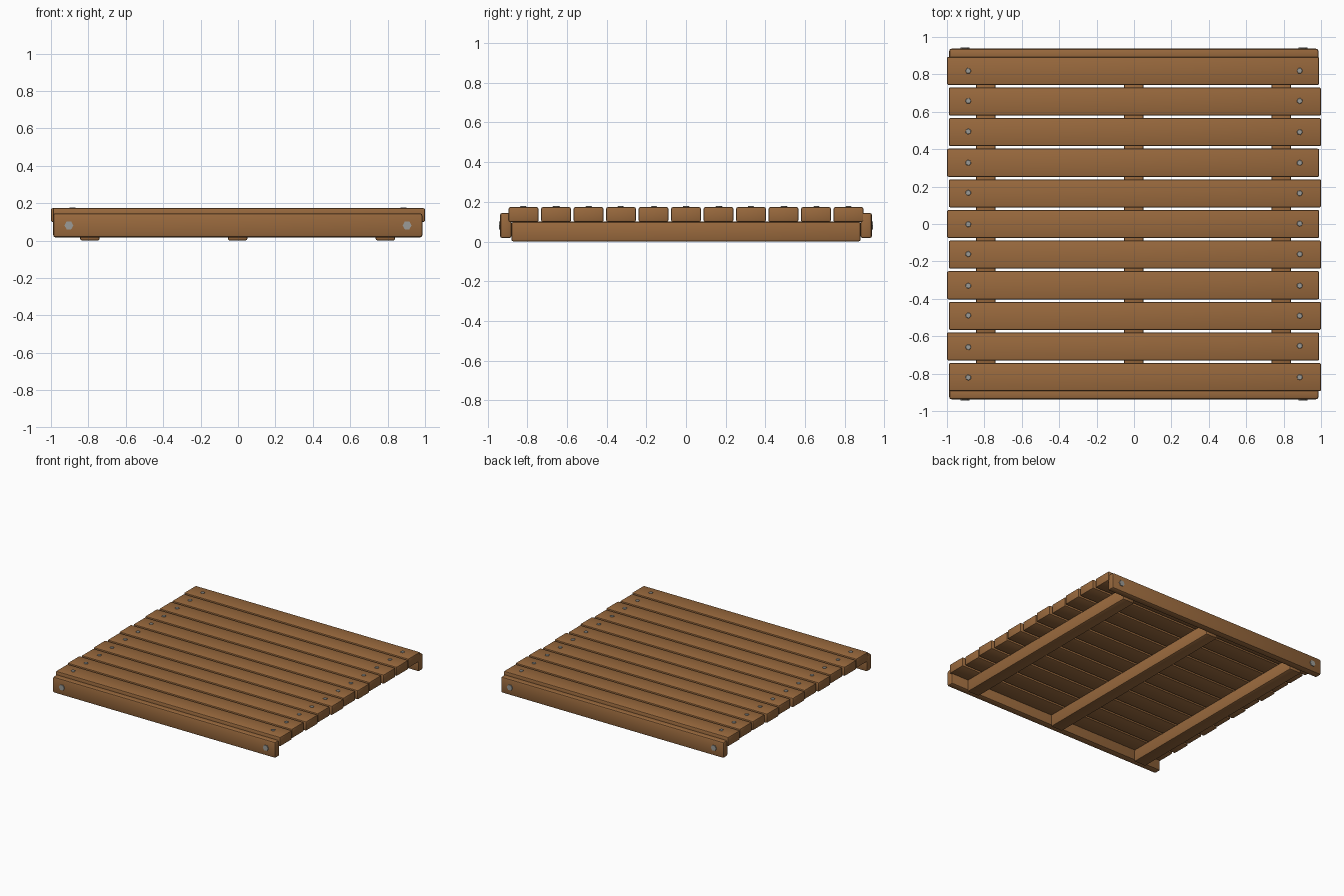
import bpy
import bmesh
import random
from math import pi
from mathutils import Matrix

random.seed(4)

cube = bpy.data.objects.get("Cube")
if cube:
    bpy.data.objects.remove(cube, do_unlink=True)


def make_material(name, rgb):
    mat = bpy.data.materials.new(name)
    mat.use_nodes = True
    mat.diffuse_color = (*rgb, 1)
    mat.node_tree.nodes["Principled BSDF"].inputs["Base Color"].default_value = (*rgb, 1)
    return mat


WOOD = make_material("warm brown wood", (0.32, 0.142, 0.047))
STEEL = make_material("grey steel", (0.33, 0.33, 0.31))


def finish(bm, name, mat, location):
    mesh = bpy.data.meshes.new(name)
    bm.to_mesh(mesh)
    bm.free()
    mesh.materials.append(mat)
    obj = bpy.data.objects.new(name, mesh)
    obj.location = location
    bpy.context.collection.objects.link(obj)
    return obj


def board(name, size, location, round_off):
    """Timber with softly rounded edges."""
    bm = bmesh.new()
    bmesh.ops.create_cube(bm, size=1)
    bmesh.ops.scale(bm, vec=size, verts=bm.verts)
    bmesh.ops.bevel(bm, geom=bm.edges[:], offset=round_off, segments=2,
                    profile=0.5, affect='EDGES')
    obj = finish(bm, name, WOOD, location)
    bpy.ops.object.select_all(action='DESELECT')
    obj.select_set(True)
    bpy.context.view_layer.objects.active = obj
    bpy.ops.object.shade_smooth_by_angle(angle=pi / 6)


def bolt(name, radius, location, upright=True):
    """Hexagonal bolt head, mostly sunk into the timber."""
    bm = bmesh.new()
    turn = Matrix.Rotation(random.uniform(0, pi / 3) if upright else pi / 6, 4, 'Z')
    tilt = Matrix.Identity(4) if upright else Matrix.Rotation(pi / 2, 4, 'X')
    bmesh.ops.create_cone(bm, cap_ends=True, segments=6, radius1=radius,
                          radius2=radius, depth=0.02, matrix=tilt @ turn)
    top = [e for e in bm.edges if all((v.co.z if upright else abs(v.co.y)) > 0.009
                                     for v in e.verts)]
    if upright:
        bmesh.ops.bevel(bm, geom=top, offset=0.002, segments=1, affect='EDGES')
    finish(bm, name, STEEL, location)


# Deck planks, slightly staggered, each with a bolt near both ends
COUNT, PITCH = 11, 0.1637
for i in range(COUNT):
    y = (i - (COUNT - 1) / 2) * PITCH
    shift = -0.005 if i in (1, 3, 5, 7, 10) else 0.005
    board(f"deck_plank_{i + 1}", (1.99, 0.15, 0.074), (shift, y, 0.136), 0.008)
    for side, label in ((-1, "right"), (1, "left")):
        wobble = random.uniform(-0.004, 0.004)
        bolt(f"plank_bolt_{label}_{i + 1}", 0.016,
             (side * 0.886, y + wobble, 0.168))

# Joists running front to back
for x, label in ((-0.792, "right"), (-0.002, "middle"), (0.788, "left")):
    board(f"joist_{label}", (0.105, 1.76, 0.1), (x, 0, 0.05), 0.011)

# End beams with a bolt near both ends
for side, label in ((-1, "front"), (1, "back")):
    board(f"{label}_beam", (1.974, 0.058, 0.128), (-0.001, side * 0.908, 0.081), 0.012)
    for end, hand in ((-1, "right"), (1, "left")):
        bolt(f"{label}_beam_bolt_{hand}", 0.024,
             (end * 0.904, side * 0.933, 0.081), upright=False)
